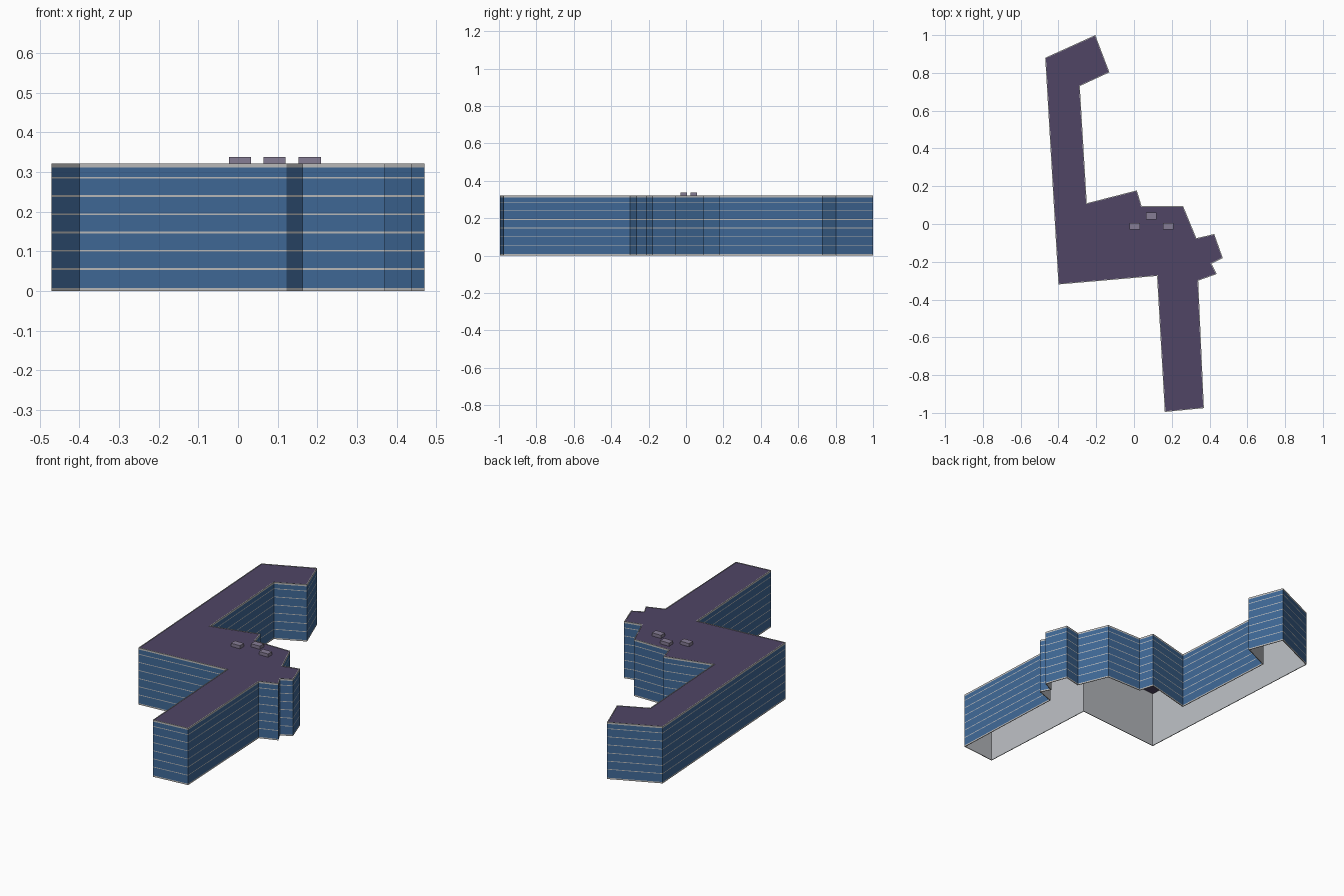
import bpy
import bmesh
from mathutils import Vector

cube = bpy.data.objects.get("Cube")
if cube:
    bpy.data.objects.remove(cube, do_unlink=True)


def material(name, rgb):
    m = bpy.data.materials.new(name)
    m.use_nodes = True
    colour = (*rgb, 1)
    m.diffuse_color = colour
    m.node_tree.nodes["Principled BSDF"].inputs["Base Color"].default_value = colour
    return m


GLASS = material("blue glass", (0.05, 0.14, 0.31))
TRIM = material("pale grey trim", (0.5, 0.5, 0.5))
ROOF = material("dark purple roof", (0.08, 0.06, 0.13))
UNIT = material("mauve grey plant", (0.24, 0.205, 0.3))
LINING = material("light grey lining", (0.5, 0.52, 0.55))

# Building outline, counter-clockwise from above
OUTLINE = [Vector(p) for p in reversed([
    (-0.47, 0.88), (-0.205, 1.0), (-0.13, 0.803), (-0.287, 0.73),
    (-0.25, 0.11), (0.015, 0.178), (0.04, 0.095), (0.26, 0.095),
    (0.33, -0.075), (0.425, -0.053), (0.47, -0.18), (0.41, -0.21),
    (0.438, -0.265), (0.34, -0.3), (0.37, -0.975), (0.163, -0.995),
    (0.122, -0.275), (-0.4, -0.32)])]
TOP = 0.322
RIM = 0.004


def inset(points, d):
    """Move every edge of the outline inward by d."""
    result = []
    for i, p in enumerate(points):
        a = (p - points[i - 1]).normalized()
        b = (points[(i + 1) % len(points)] - p).normalized()
        na, nb = Vector((-a.y, a.x)), Vector((-b.y, b.x))
        result.append(p + (na + nb) * d / (1 + na.dot(nb)))
    return result


def make(name, bm, mats):
    mesh = bpy.data.meshes.new(name)
    bm.to_mesh(mesh)
    bm.free()
    for m in mats:
        mesh.materials.append(m)
    ob = bpy.data.objects.new(name, mesh)
    bpy.context.collection.objects.link(ob)
    return ob


def ring(bm, points, z):
    return [bm.verts.new((p.x, p.y, z)) for p in points]


def bridge(bm, low, high, mat=0):
    n = len(low)
    for i in range(n):
        j = (i + 1) % n
        bm.faces.new((low[i], low[j], high[j], high[i])).material_index = mat


INNER = inset(OUTLINE, RIM)

# Outer walls: storeys of glass divided by thin floor bands
bands = [(0, 0.008)]
bands += [(0.0535 + 0.046 * k, 0.0575 + 0.046 * k) for k in range(6)]
bands += [(0.312, TOP)]
levels = [z for band in bands for z in band]
bm = bmesh.new()
rings = [ring(bm, OUTLINE, z) for z in levels]
for i in range(len(rings) - 1):
    bridge(bm, rings[i], rings[i + 1], 1 - i % 2)
# Parapet top and the foot of the walls
bridge(bm, rings[-1], ring(bm, INNER, TOP), 1)
bridge(bm, ring(bm, INNER, 0), rings[0], 1)
make("outer_walls", bm, [GLASS, TRIM])

# Inner face of the walls, open at the bottom
bm = bmesh.new()
bridge(bm, ring(bm, INNER, TOP), ring(bm, INNER, 0))
make("wall_lining", bm, [LINING])

# Flat roof just inside the parapet
bm = bmesh.new()
bm.faces.new(ring(bm, INNER, TOP - 0.002))
make("roof", bm, [ROOF])

# Rooftop plant boxes
for name, x, y in (("left", 0.181, -0.012), ("middle", 0.092, 0.042),
                   ("right", 0.005, -0.012)):
    bm = bmesh.new()
    bmesh.ops.create_cube(bm, size=1)
    bmesh.ops.scale(bm, vec=(0.056, 0.036, 0.018), verts=bm.verts)
    bmesh.ops.translate(bm, vec=(x, y, TOP + 0.007), verts=bm.verts)
    make("roof_unit_" + name, bm, [UNIT])
